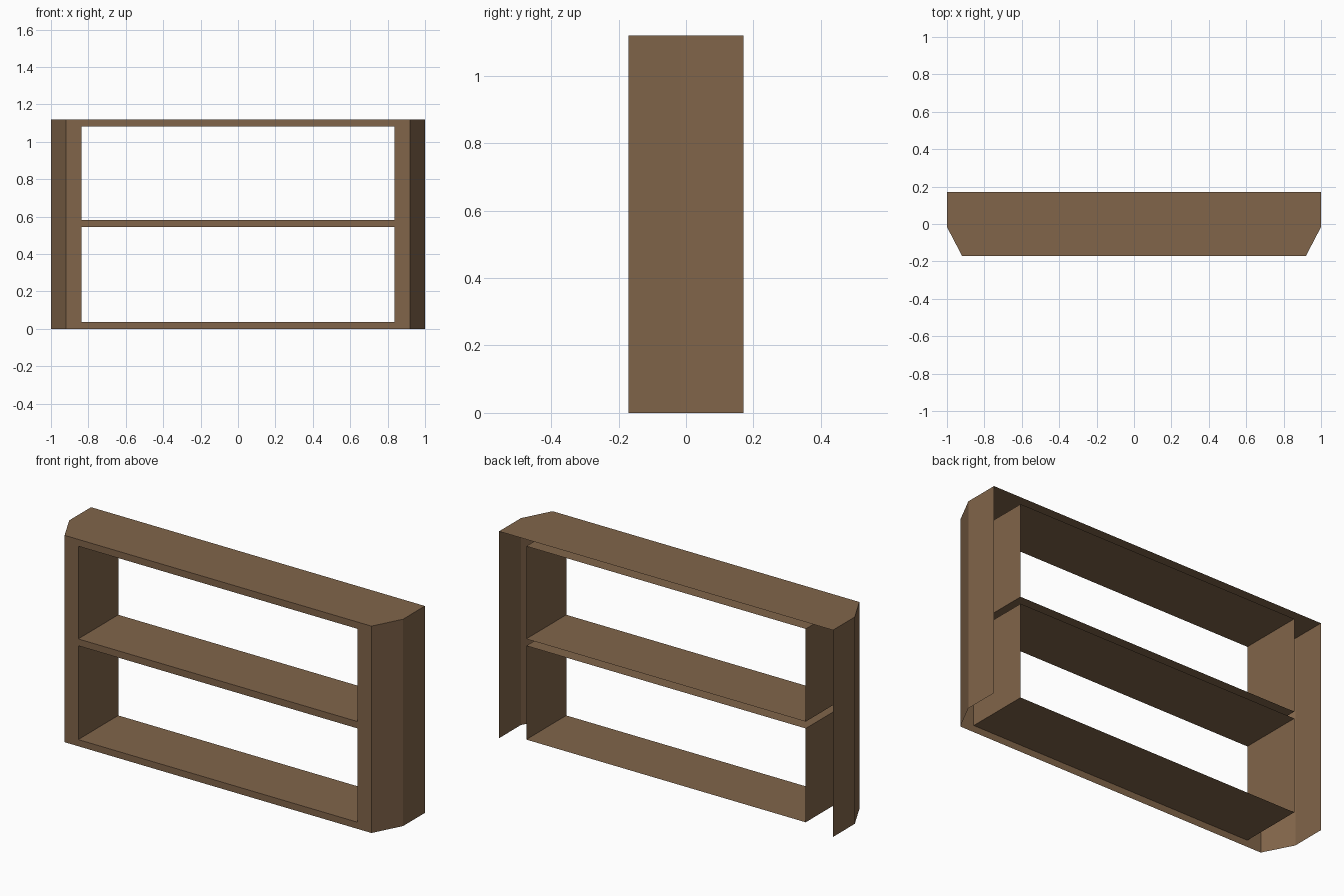
import bpy
from mathutils import Vector

if "Cube" in bpy.data.objects:
    bpy.data.objects.remove(bpy.data.objects["Cube"])

HALF_D, HEIGHT = 0.171, 1.12
FRAME_X, OPEN_X = 0.919, 0.837
ROWS = [(0.036, 0.544), (0.581, 1.083)]   # opening bottoms and tops

wood = bpy.data.materials.new("brown_wood")
wood.diffuse_color = (0.22, 0.13, 0.068, 1)
wood.use_nodes = True
wood.node_tree.nodes["Principled BSDF"].inputs["Base Color"].default_value = wood.diffuse_color


def sheet(name, faces):
    """Thin flat-faced object made from a list of polygons."""
    verts, polys = [], []
    for face in faces:
        ids = []
        for p in face:
            p = tuple(p)
            if p not in verts:
                verts.append(p)
            ids.append(verts.index(p))
        polys.append(ids)
    mesh = bpy.data.meshes.new(name)
    mesh.from_pydata(verts, [], polys)
    mesh.materials.append(wood)
    obj = bpy.data.objects.new(name, mesh)
    bpy.context.collection.objects.link(obj)
    return obj


def sweep(name, path, offset):
    """Wall strip: a path pushed along an offset."""
    pts, off = [Vector(p) for p in path], Vector(offset)
    return sheet(name, [(a, b, b + off, a + off) for a, b in zip(pts, pts[1:])])


# Outer sides with chamfered front corners
left = [(-1, HALF_D), (-1, -0.016), (-FRAME_X, -HALF_D)]
right = [(-x, y) for x, y in reversed(left)]
for name, path in (("left_side", left), ("right_side", right)):
    sweep(name, [(x, y, 0) for x, y in path], (0, 0, HEIGHT))

# Top panel
sheet("top_panel", [[(x, y, HEIGHT) for x, y in left + right]])

# Front frame: two stiles and three rails around the openings
def front(x0, x1, z0, z1):
    return [(x, -HALF_D, z) for x, z in ((x0, z0), (x1, z0), (x1, z1), (x0, z1))]

(z1, z2), (z3, z4) = ROWS
levels = [0, z1, z2, z3, z4, HEIGHT]
cells = []
for i, (lo, hi) in enumerate(zip(levels, levels[1:])):
    cells.append(front(-FRAME_X, -OPEN_X, lo, hi))
    cells.append(front(OPEN_X, FRAME_X, lo, hi))
    if i % 2 == 0:
        cells.append(front(-OPEN_X, OPEN_X, lo, hi))
sheet("front_frame", cells)

# Compartment linings, open at front and back
for name, (lo, hi) in zip(("lower_compartment", "upper_compartment"), ROWS):
    loop = front(-OPEN_X, OPEN_X, lo, hi)
    sweep(name, loop + loop[:1], (0, 2 * HALF_D, 0))
